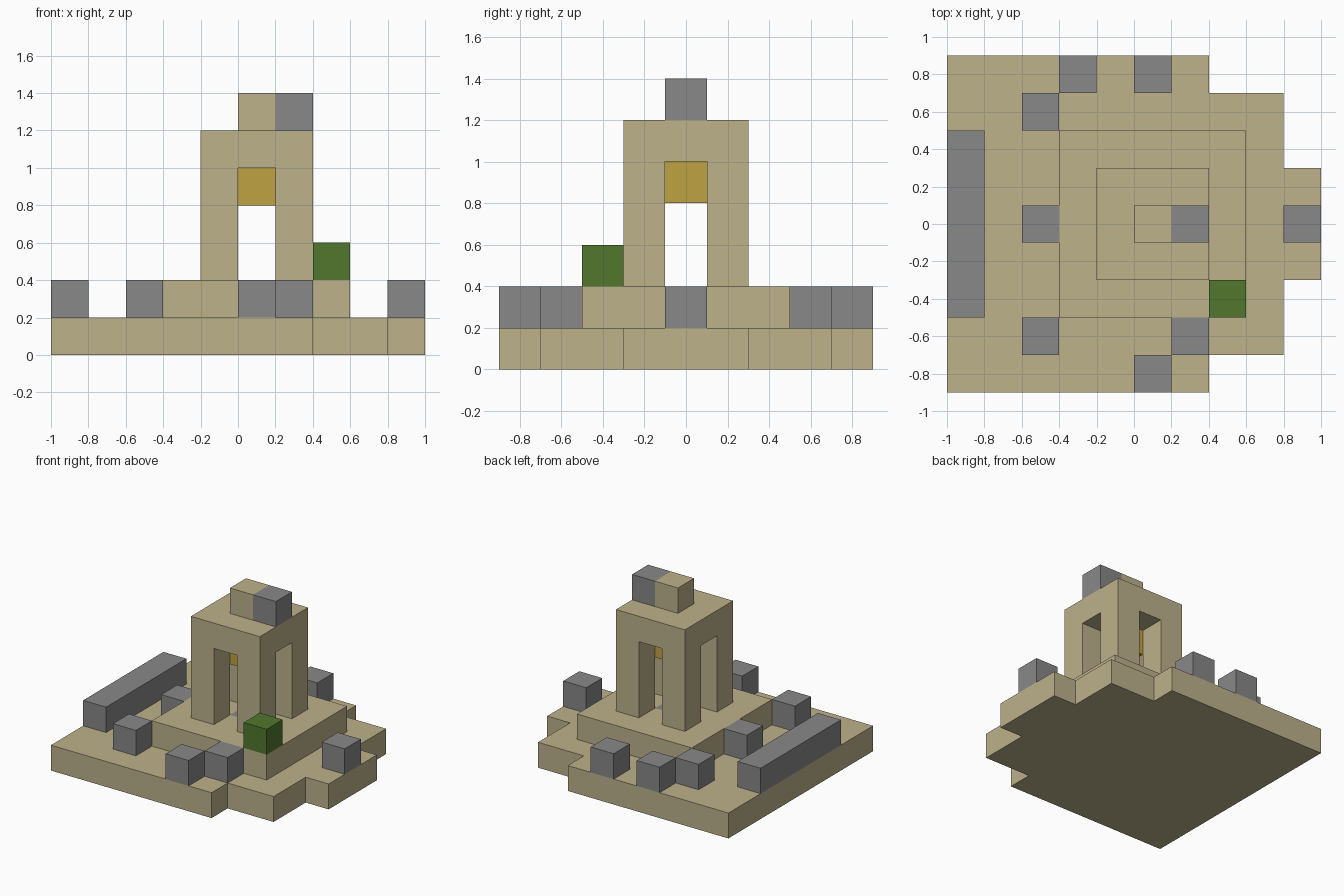
import bpy
import bmesh
from itertools import product
from math import radians
from mathutils import Vector

UNIT = 0.2
ORIGIN = Vector((-1.0, -0.9, 0.0))

cube = bpy.data.objects.get("Cube")
if cube:
    bpy.data.objects.remove(cube, do_unlink=True)


def make_material(name, rgb):
    mat = bpy.data.materials.new(name)
    mat.use_nodes = True
    color = (*rgb, 1.0)
    mat.diffuse_color = color
    mat.node_tree.nodes["Principled BSDF"].inputs["Base Color"].default_value = color
    return mat


sand = make_material("sandstone", (0.51, 0.445, 0.26))
grey = make_material("grey stone", (0.246, 0.246, 0.246))
gold = make_material("gold", (0.53, 0.365, 0.055))
green = make_material("leaf green", (0.084, 0.184, 0.026))


def cells(start, end):
    """All unit cells in the block from start up to, not including, end."""
    return set(product(*(range(a, b) for a, b in zip(start, end))))


def block_part(name, filled, mats, grey_cells=()):
    """Solid made of unit cells: only outer faces are kept, flat areas merged."""
    bm = bmesh.new()
    for cell in sorted(filled):
        for axis, side in product(range(3), (0, 1)):
            neighbour = list(cell)
            neighbour[axis] += 2 * side - 1
            if tuple(neighbour) in filled:
                continue
            u, v = (axis + 1) % 3, (axis + 2) % 3
            loop = [(0, 0), (1, 0), (1, 1), (0, 1)]
            if not side:
                loop.reverse()
            corners = []
            for du, dv in loop:
                p = Vector(cell)
                p[axis] += side
                p[u] += du
                p[v] += dv
                corners.append(bm.verts.new(ORIGIN + p * UNIT))
            bm.faces.new(corners).material_index = int(cell in grey_cells)
    bmesh.ops.remove_doubles(bm, verts=bm.verts, dist=0.001)
    bmesh.ops.dissolve_limit(bm, angle_limit=radians(1), verts=bm.verts,
                             edges=bm.edges, delimit={'MATERIAL'})
    mesh = bpy.data.meshes.new(name)
    bm.to_mesh(mesh)
    bm.free()
    for mat in mats:
        mesh.materials.append(mat)
    obj = bpy.data.objects.new(name, mesh)
    bpy.context.collection.objects.link(obj)
    return obj


# Stepped ground slab, narrowing towards the left side
block_part("ground_slab",
           cells((0, 0, 0), (7, 9, 1)) | cells((7, 1, 0), (9, 8, 1))
           | cells((9, 3, 0), (10, 6, 1)), [sand])

# Raised terrace with a grey stone set in the middle of its floor
block_part("terrace", cells((3, 2, 1), (8, 7, 2)), [sand, grey], {(5, 4, 1)})

# Tower with crossing doorways
block_part("tower",
           cells((4, 3, 2), (7, 6, 6)) - cells((5, 3, 2), (6, 6, 5))
           - cells((4, 4, 2), (7, 5, 5)), [sand])

# Gold bell under the roof, and the two-tone cap on top
block_part("bell", {(5, 4, 4)}, [gold])
block_part("tower_cap", {(5, 4, 6), (6, 4, 6)}, [sand, grey], {(6, 4, 6)})

# Long wall, scattered stones and a bush
block_part("long_wall", cells((0, 2, 1), (1, 7, 2)), [grey])
stones = [(3, 8), (5, 8), (2, 7), (2, 4), (2, 1), (6, 1), (5, 0), (9, 4)]
for i, (x, y) in enumerate(stones, 1):
    block_part(f"stone_{i}", {(x, y, 1)}, [grey])
block_part("bush", {(7, 2, 2)}, [green])
